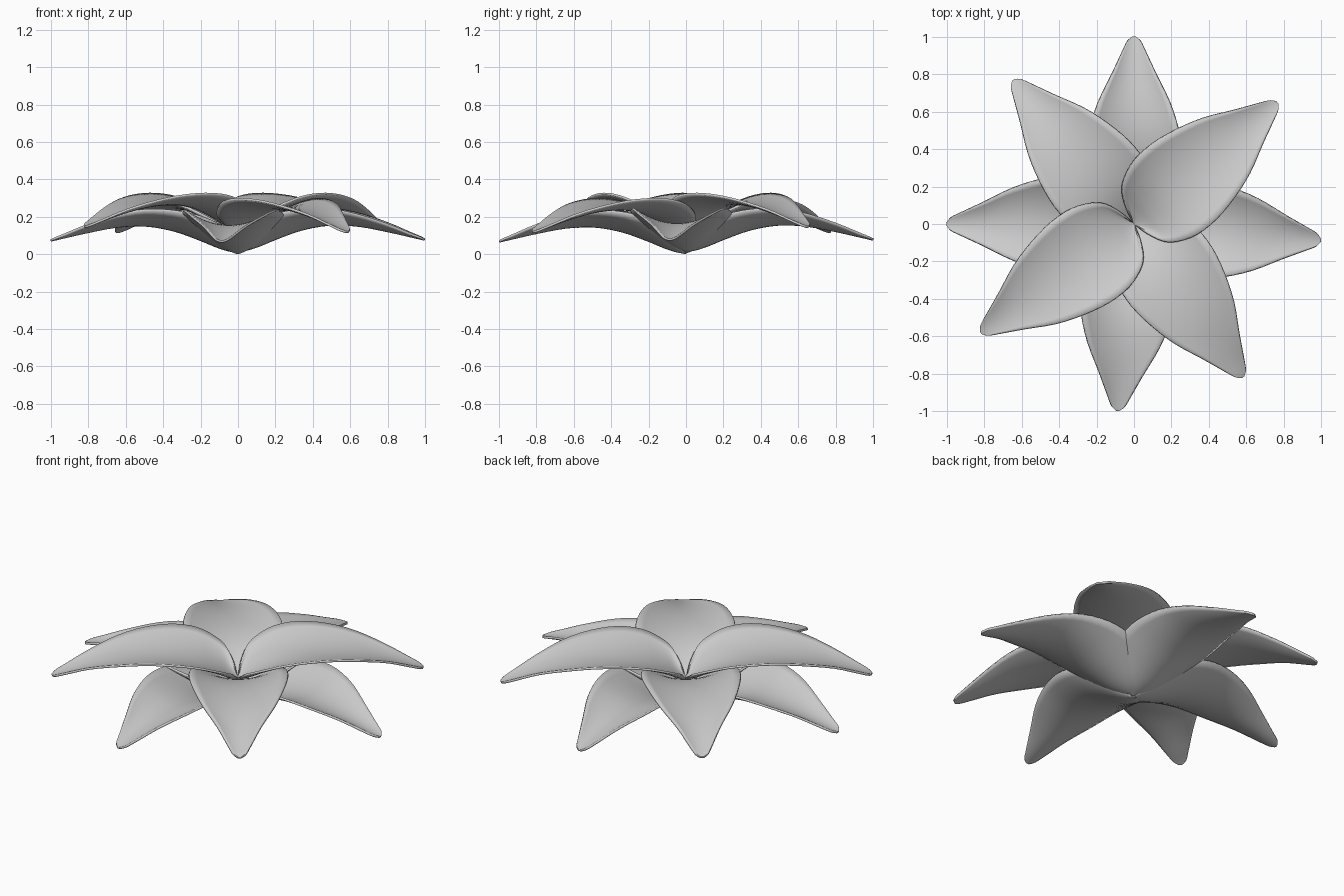
import bpy, math

if "Cube" in bpy.data.objects:
    bpy.data.objects.remove(bpy.data.objects["Cube"])

# Petal stations: distance from centre and half width
U = [0.0, 0.02, 0.06, 0.12, 0.22, 0.35, 0.50, 0.65, 0.80, 0.92, 0.98, 1.0]
W = [0.012, 0.09, 0.175, 0.225, 0.262, 0.268, 0.242, 0.195, 0.122, 0.066, 0.036, 0.008]
# Midrib and edge heights for the deep lower petals and the flatter upper ones
LOW_MID = [0, 0.004, 0.012, 0.032, 0.073, 0.118, 0.143, 0.136, 0.108, 0.081, 0.067, 0.062]
LOW_EDGE = [0.005, 0.06, 0.12, 0.16, 0.197, 0.222, 0.226, 0.197, 0.148, 0.098, 0.073, 0.062]
UP_MID = [0.115, 0.126, 0.15, 0.187, 0.23, 0.255, 0.257, 0.24, 0.203, 0.165, 0.146, 0.138]
UP_EDGE = [0.117, 0.175, 0.222, 0.258, 0.296, 0.314, 0.308, 0.28, 0.232, 0.178, 0.15, 0.138]
LOWER = list(zip(U, W, LOW_MID, LOW_EDGE))
UPPER = list(zip(U, W, UP_MID, UP_EDGE))
SUB, CROSS = 3, 14


def smooth_stations(pts):
    """Catmull-Rom through the stations."""
    out = []
    for i in range(len(pts) - 1):
        a, b = pts[max(i - 1, 0)], pts[i]
        c, d = pts[i + 1], pts[min(i + 2, len(pts) - 1)]
        for k in range(SUB):
            t = k / SUB
            out.append(tuple(
                0.5 * (2 * q + (r - p) * t + (2 * p - 5 * q + 4 * r - s) * t * t
                       + (3 * q - p - 3 * r + s) * t ** 3)
                for p, q, r, s in zip(a, b, c, d)))
    return out + [pts[-1]]


def petal(name, stations, angle, base_z):
    verts, faces = [], []
    rows = smooth_stations(stations)
    for u, w, mid, edge in rows:
        for j in range(CROSS + 1):
            s = 2 * j / CROSS - 1
            verts.append((u, w * s, mid + (edge - mid) * s * s))
    n = CROSS + 1
    for i in range(len(rows) - 1):
        for j in range(CROSS):
            a = i * n + j
            faces.append((a, a + n, a + n + 1, a + 1))
    mesh = bpy.data.meshes.new(name)
    mesh.from_pydata(verts, [], faces)
    ob = bpy.data.objects.new(name, mesh)
    bpy.context.collection.objects.link(ob)
    ob.location.z = base_z
    ob.rotation_euler.z = math.radians(angle)
    # thin shell
    mod = ob.modifiers.new("thickness", 'SOLIDIFY')
    mod.thickness = 0.012
    mod.offset = 1
    bpy.ops.object.select_all(action='DESELECT')
    ob.select_set(True)
    bpy.context.view_layer.objects.active = ob
    bpy.ops.object.shade_smooth_by_angle(angle=math.radians(40))


# Lower ring
for i, (ang, z) in enumerate([(90, 0.01), (180, 0.005), (265, 0.0), (355, 0.01)]):
    petal(f"lower_petal_{i + 1}", LOWER, ang, z)

# Upper ring: two pairs, stacked
for i, ang in enumerate((130, 305.5)):
    petal(f"middle_petal_{i + 1}", UPPER, ang, -0.025)
for i, ang in enumerate((40.3, 215.4)):
    petal(f"top_petal_{i + 1}", UPPER, ang, 0.003)
